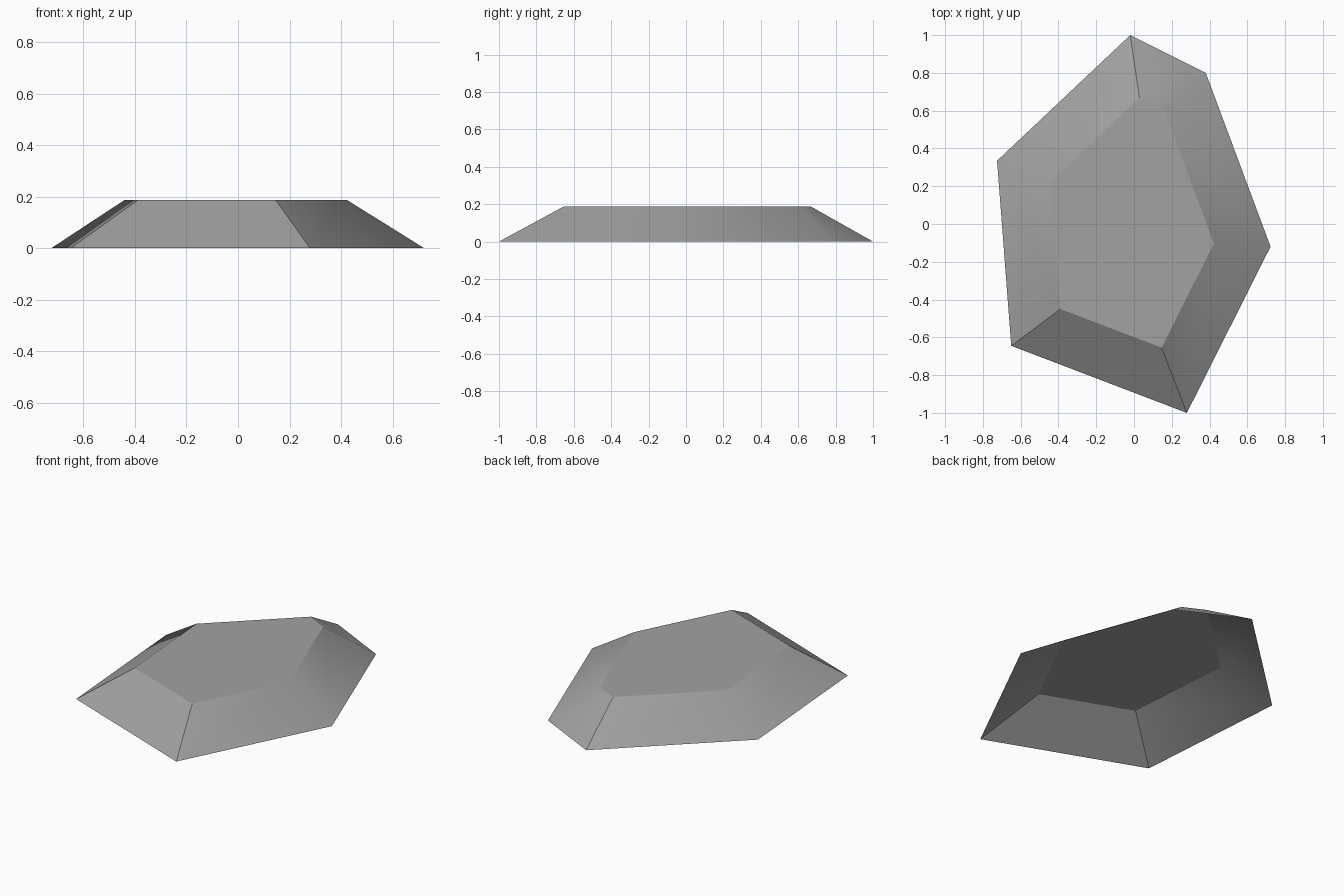
import bpy
import bmesh

# Remove the default cube
cube = bpy.data.objects.get("Cube")
if cube:
    bpy.data.objects.remove(cube, do_unlink=True)

HEIGHT = 0.187
BEVEL = 0.275

# Stone colour
stone = bpy.data.materials.new("stone_grey")
stone.use_nodes = True
colour = (0.36, 0.36, 0.36, 1)
stone.diffuse_color = colour
stone.node_tree.nodes["Principled BSDF"].inputs["Base Color"].default_value = colour

# Irregular six-sided base outline, counter-clockwise from the back
outline = [(-0.02, 1.0), (-0.725, 0.335), (-0.65, -0.645),
           (0.28, -1.0), (0.723, -0.12), (0.38, 0.80)]

# Flat top inset evenly and raised, leaving sloped sides and an open underside
bm = bmesh.new()
top = bm.faces.new([bm.verts.new((x, y, 0)) for x, y in outline])
bm.normal_update()
bmesh.ops.inset_region(bm, faces=[top], thickness=BEVEL,
                       use_boundary=True, use_even_offset=True)
for vert in top.verts:
    vert.co.z = HEIGHT
bm.normal_update()

mesh = bpy.data.meshes.new("flat_rock")
bm.to_mesh(mesh)
bm.free()
mesh.materials.append(stone)
rock = bpy.data.objects.new("flat_rock", mesh)
bpy.context.collection.objects.link(rock)

# Soft blends on shallow side edges, crisp elsewhere
bpy.ops.object.select_all(action="DESELECT")
rock.select_set(True)
bpy.context.view_layer.objects.active = rock
bpy.ops.object.shade_smooth_by_angle(angle=0.5236)
